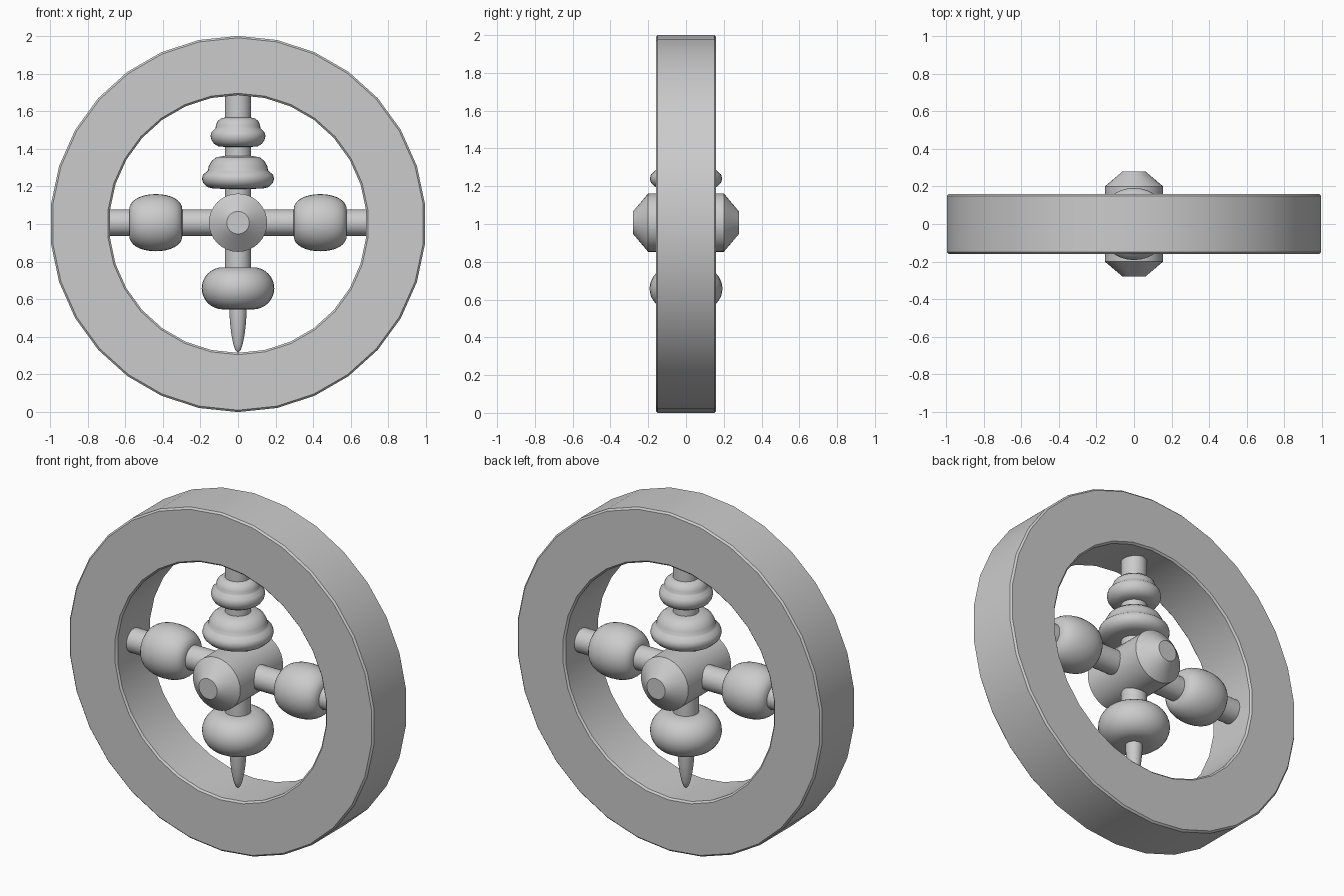
import bpy
import bmesh
import math
from mathutils import Matrix, Vector

cube = bpy.data.objects.get("Cube")
if cube:
    bpy.data.objects.remove(cube, do_unlink=True)

grey = bpy.data.materials.new("plain grey")
grey.use_nodes = True
grey.diffuse_color = (0.6, 0.6, 0.6, 1)
grey.node_tree.nodes["Principled BSDF"].inputs["Base Color"].default_value = (0.6, 0.6, 0.6, 1)

CENTRE = Vector((0, 0, 1))
TURN = {"z": Matrix(), "x": Matrix.Rotation(math.pi / 2, 4, "Y"),
        "y": Matrix.Rotation(math.pi / 2, 4, "X")}


def lathe(name, profile, axis="z", sides=32, closed=False, angle=35, offset=(0, 0, 0)):
    """Turn a (radius, height) profile around an axis through the wheel centre."""
    bm = bmesh.new()
    rings = []
    for r, h in profile:
        ring = []
        for i in range(sides):
            a = math.tau * i / sides + math.pi / 2
            ring.append(bm.verts.new((r * math.cos(a), r * math.sin(a), h)))
        rings.append(ring)
    pairs = list(zip(rings, rings[1:]))
    if closed:
        pairs.append((rings[-1], rings[0]))
    else:
        bm.faces.new(rings[0])
        bm.faces.new(rings[-1])
    for low, high in pairs:
        for i in range(sides):
            j = (i + 1) % sides
            bm.faces.new((low[i], low[j], high[j], high[i]))
    bmesh.ops.recalc_face_normals(bm, faces=bm.faces)
    bm.transform(Matrix.Translation(CENTRE + Vector(offset)) @ TURN[axis])
    mesh = bpy.data.meshes.new(name)
    bm.to_mesh(mesh)
    bm.free()
    mesh.materials.append(grey)
    obj = bpy.data.objects.new(name, mesh)
    bpy.context.collection.objects.link(obj)
    bpy.ops.object.select_all(action="DESELECT")
    obj.select_set(True)
    bpy.context.view_layer.objects.active = obj
    bpy.ops.object.shade_smooth_by_angle(angle=math.radians(angle))
    return obj


def bulge(radius, half, core, power, steps=16):
    """Rounded bead profile swelling from a core radius."""
    points = []
    for i in range(steps + 1):
        a = math.pi * (i / steps - 0.5)
        points.append((core + (radius - core) * math.cos(a) ** power, half * math.sin(a)))
    return points


# Outer wheel rim with a narrow chamfer on every edge
R, r, d, c = 1.0, 0.685, 0.16, 0.01
lathe("rim", [(R - c, -d), (R, c - d), (R, d - c), (R - c, d),
              (r + c, d), (r, d - c), (r, c - d), (r + c, -d)],
      axis="y", sides=30, closed=True, angle=30)

# Central hub with tapered ends
lathe("hub", [(0.06, -0.28), (0.155, -0.2), (0.155, 0.2), (0.06, 0.28)],
      axis="y", angle=30, offset=(0, 0, 0.007))

# Spokes
lathe("cross_spoke", [(0.07, -0.685), (0.07, 0.685)], axis="x", offset=(0, 0, 0.007))
lathe("upper_spoke", [(0.07, 0), (0.07, 0.69)])
lathe("lower_spoke", [(0.07, -0.35), (0.07, 0)])

# Round beads on the cross spoke
for side, x in (("left", 0.437), ("right", -0.437)):
    lathe(side + "_ball", bulge(0.152, 0.142, 0.06, 0.8), axis="x", offset=(x, 0, 0.007))

# Flattened beads on the upright, domed above a soft crease
lathe("top_bead", [(0.07, 0.41), (0.105, 0.413), (0.128, 0.427), (0.141, 0.446),
                   (0.146, 0.468), (0.14, 0.49), (0.122, 0.507), (0.119, 0.512),
                   (0.117, 0.527), (0.108, 0.547), (0.09, 0.562), (0.07, 0.566)])
lathe("middle_bead", [(0.07, 0.187), (0.13, 0.188), (0.165, 0.197), (0.185, 0.217),
                      (0.192, 0.24), (0.186, 0.262), (0.165, 0.28), (0.16, 0.285),
                      (0.156, 0.307), (0.14, 0.335), (0.115, 0.355), (0.07, 0.362)])
lathe("lower_bead", bulge(0.193, 0.112, 0.08, 1), offset=(0, 0, -0.342))

# Bullet shaped spike below
lathe("spike", [(0.046, -0.43), (0.046, -0.47), (0.042, -0.53), (0.035, -0.59),
                (0.025, -0.64), (0.015, -0.67), (0.004, -0.682)], sides=24, angle=60)
